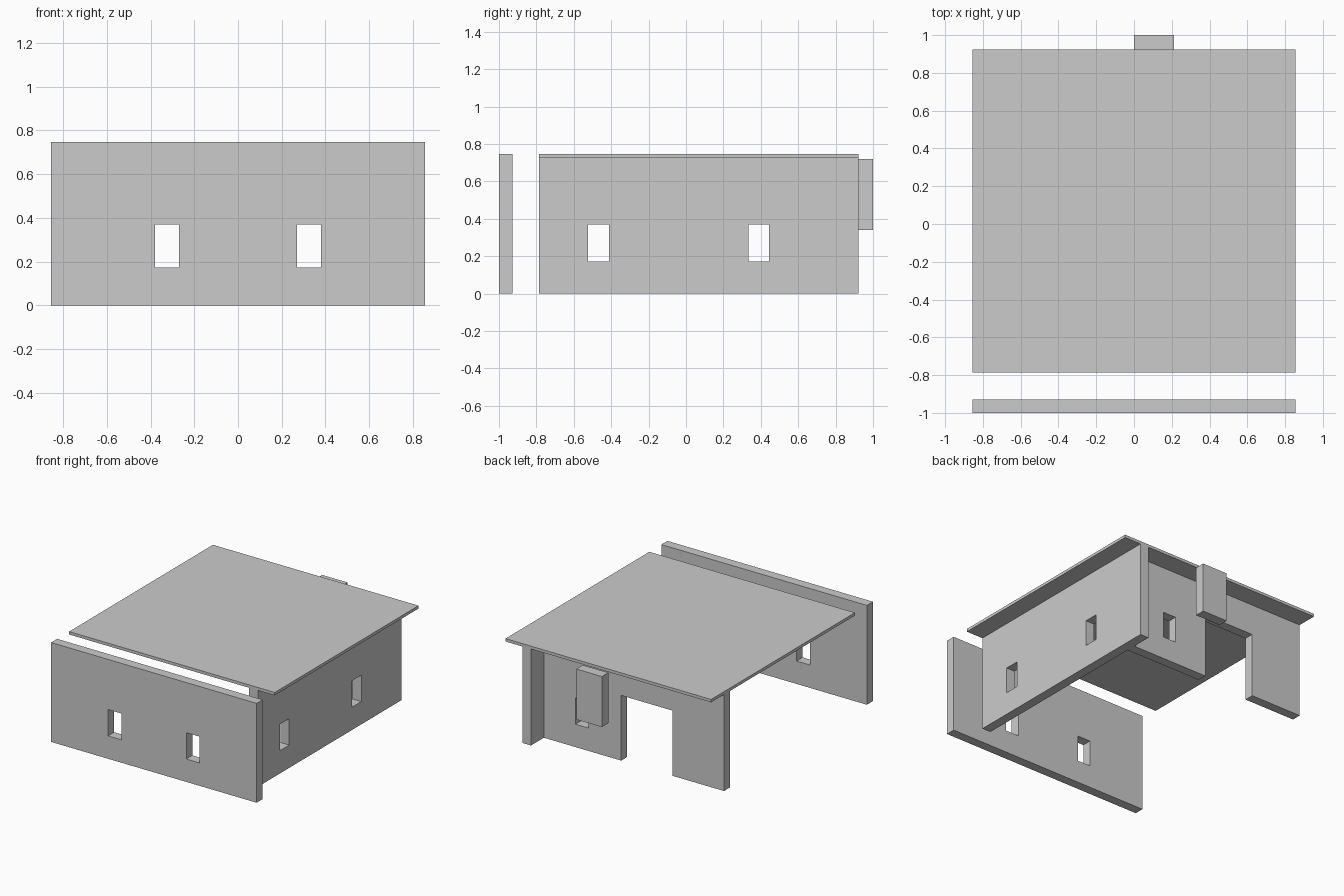
import bpy
import bmesh
from mathutils import Matrix

cube = bpy.data.objects.get("Cube")
if cube:
    bpy.data.objects.remove(cube, do_unlink=True)

GREY = (0.6, 0.6, 0.6, 1.0)
mat = bpy.data.materials.new("plain_grey")
mat.use_nodes = True
mat.diffuse_color = GREY
mat.node_tree.nodes["Principled BSDF"].inputs["Base Color"].default_value = GREY

WALL = 0.072        # wall thickness
HALF = 0.855        # half width of the house
FRONT, BACK = -0.785, 0.923   # roof ends
EAVE, TOP = 0.725, 0.747
SILL, HEAD = 0.172, 0.37      # window heights


def finish(name, bm):
    bmesh.ops.recalc_face_normals(bm, faces=bm.faces)
    mesh = bpy.data.meshes.new(name)
    bm.to_mesh(mesh)
    bm.free()
    mesh.materials.append(mat)
    obj = bpy.data.objects.new(name, mesh)
    bpy.context.collection.objects.link(obj)
    return obj


def box(name, low, high):
    bm = bmesh.new()
    bmesh.ops.create_cube(bm, size=1)
    for v in bm.verts:
        for i in range(3):
            v.co[i] = high[i] if v.co[i] > 0 else low[i]
    return finish(name, bm)


def wall(name, start, end, height, openings, matrix):
    """Wall along local x, thickness along +y; openings are (x0, x1, z0, z1)."""
    xs = sorted({start, end, *[x for o in openings for x in o[:2]]})
    zs = sorted({0.0, height, *[z for o in openings for z in o[2:]]})
    bm = bmesh.new()
    grid = {(x, z): bm.verts.new((x, 0, z)) for x in xs for z in zs}
    for x0, x1 in zip(xs, xs[1:]):
        for z0, z1 in zip(zs, zs[1:]):
            if any(a <= x0 and x1 <= b and c <= z0 and z1 <= d for a, b, c, d in openings):
                continue
            bm.faces.new([grid[k] for k in ((x0, z0), (x1, z0), (x1, z1), (x0, z1))])
    bmesh.ops.delete(bm, geom=[v for v in bm.verts if not v.link_faces], context='VERTS')
    out = bmesh.ops.extrude_face_region(bm, geom=bm.faces[:], use_keep_orig=True)
    moved = [g for g in out["geom"] if isinstance(g, bmesh.types.BMVert)]
    bmesh.ops.translate(bm, verts=moved, vec=(0, WALL, 0))
    bmesh.ops.transform(bm, matrix=matrix, verts=bm.verts)
    return finish(name, bm)


def window(x0):
    return (x0, x0 + 0.11, SILL, HEAD)


# Detached front wall with two windows
wall("front_wall", -HALF, HALF, TOP, [window(-0.38), window(0.27)],
     Matrix.Translation((0, -1, 0)))

# Side wall with two windows, turned to run along y
wall("side_wall", FRONT, BACK, EAVE, [window(-0.523), window(0.333)],
     Matrix.Translation((0.715, 0, 0)) @ Matrix.Rotation(1.5707963, 4, 'Z'))

# Back wall with a doorway and one window
wall("back_wall", -HALF, 0.715 - WALL, EAVE, [(-0.425, 0.0, 0.0, 0.49), window(0.27)],
     Matrix.Translation((0, 0.698, 0)))

# Flat roof and the loose door panel behind it
box("roof", (-HALF, FRONT, EAVE), (HALF, BACK, TOP))
box("door_panel", (0.0, BACK, 0.34), (0.212, 1.0, 0.72))
